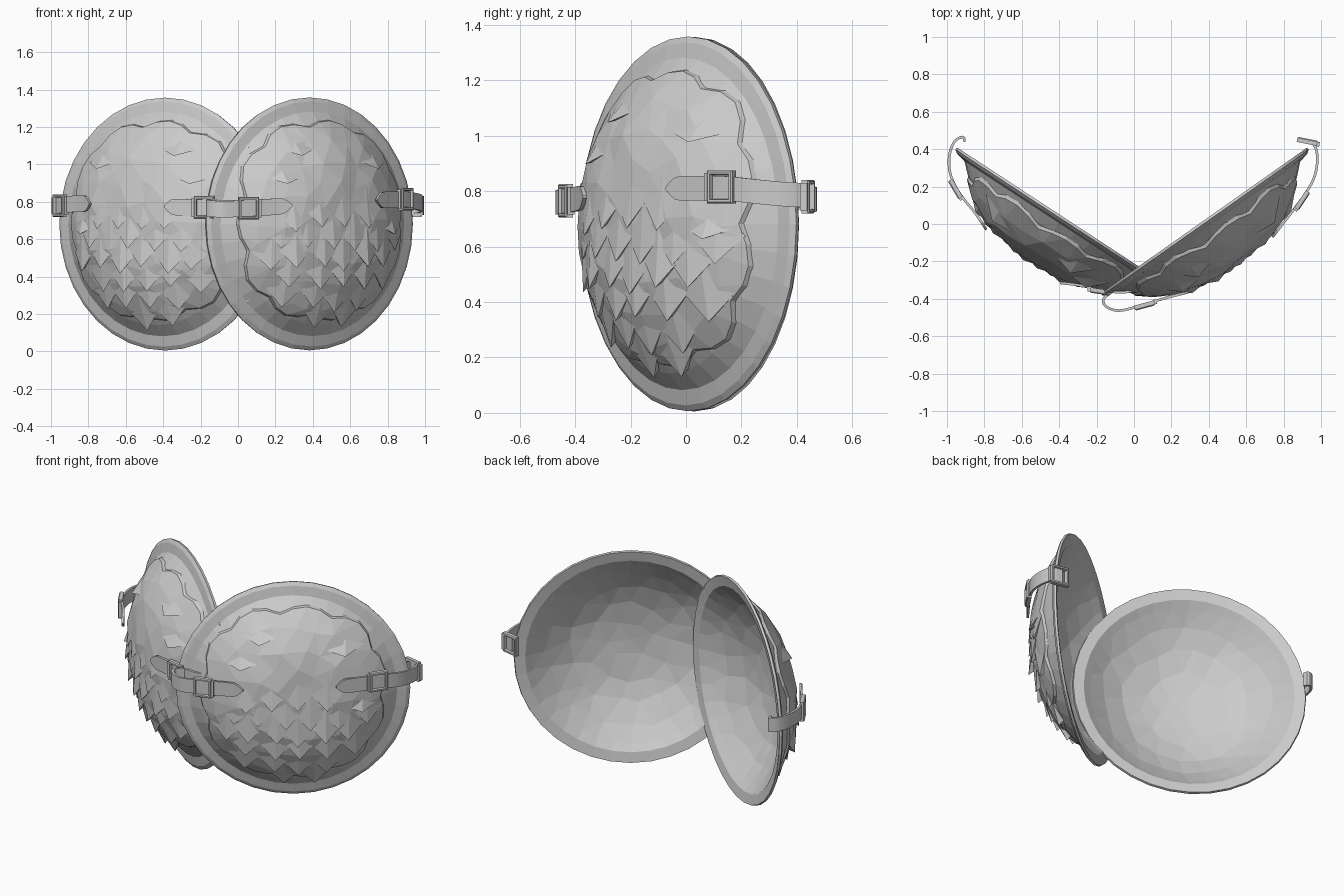
import bpy, bmesh, math, random
from mathutils import Vector, Matrix
from mathutils.geometry import delaunay_2d_cdt

if "Cube" in bpy.data.objects:
    bpy.data.objects.remove(bpy.data.objects["Cube"])


def finish(bm, name, matrix=None):
    bmesh.ops.remove_doubles(bm, verts=bm.verts, dist=1e-5)
    bmesh.ops.recalc_face_normals(bm, faces=bm.faces)
    me = bpy.data.meshes.new(name)
    bm.to_mesh(me)
    bm.free()
    ob = bpy.data.objects.new(name, me)
    bpy.context.collection.objects.link(ob)
    if matrix:
        ob.matrix_world = matrix
    return ob


def dome(a, b, lift=0.0):
    r = math.hypot(a, b)
    return Vector((a, b, 0.232 * (1 - min(1, r / 0.6) ** 2.7) + 0.022 + lift))


def skin(bm, rings):
    for r0, r1 in zip(rings, rings[1:]):
        n = len(r0)
        for i in range(n):
            j = (i + 1) % n
            bm.faces.new((r0[i], r0[j], r1[j], r1[i]))


def faceted_patch(bm, ring, rng, lift, spread, rough):
    # Fill a border ring with irregular flat triangles that follow the dome
    pts = [v.co.xy for v in ring]
    n = len(pts)
    inner = [Vector((0, 0))]
    for k in range(1, 5):
        for i in range(6 * k):
            t = 2 * math.pi * (i + rng.uniform(-.25, .25)) / (6 * k)
            r = spread * k / 4 + rng.uniform(-.02, .02)
            inner.append(Vector((r * math.cos(t), r * math.sin(t))))
    co, _, faces, *_ = delaunay_2d_cdt(pts + inner, [(i, (i + 1) % n) for i in range(n)], [], 1, 1e-6)
    verts = ring + [bm.verts.new(dome(p.x, p.y, lift + rng.uniform(-rough, rough))) for p in co[n:]]
    for f in faces:
        bm.faces.new([verts[i] for i in f])


def shell(name, matrix, rng):
    # Hollow bowl with a flat flange: outside wall -> rim -> faceted inside
    bm = bmesh.new()
    profile = [(r, dome(r, 0).z) for r in (0.16, 0.32, 0.45, 0.54, 0.6)]
    profile += [(0.655, 0.01), (0.676, -0.004), (0.672, -0.018), (0.61, -0.006), (0.57, 0.03)]
    N = 36
    rings = [[bm.verts.new((r * math.cos(2 * math.pi * i / N), r * math.sin(2 * math.pi * i / N), d))
              for i in range(N)] for r, d in profile]
    skin(bm, rings)
    bm.faces.new(rings[0])
    faceted_patch(bm, rings[-1], rng, -0.024, 0.49, 0.004)
    return finish(bm, name, matrix)


def panel(name, matrix, rng):
    # Raised faceted layer with a scalloped border
    bm = bmesh.new()
    N, top, low = 44, [], []
    for i in range(N):
        t = 2 * math.pi * i / N
        r = 0.53 + 0.02 * math.sin(t) - 0.03 * math.cos(2 * t) ** 2 + 0.035 * abs(math.sin(t * 5.5))
        x, y = r * math.cos(t), r * math.sin(t)
        top.append(bm.verts.new(dome(x, y, 0.014)))
        low.append(bm.verts.new(dome(x * 1.01, y * 1.01, -0.008)))
    skin(bm, [low, top])
    faceted_patch(bm, top, rng, 0.02, 0.46, 0.007)
    return finish(bm, name, matrix)


def scale(bm, a, b, w, h, lift):
    # One pointed scale: flush at the top, raised at its lower tip
    top, left, right, under, tip = [bm.verts.new(dome(x, y, l)) for x, y, l in (
        (a, b + h * 0.6, 0.016), (a - w / 2, b, 0.014), (a + w / 2, b, 0.014),
        (a, b - h * 0.35, 0.0), (a, b - h * 0.5, lift))]
    for f in ((top, left, tip), (top, tip, right), (left, under, tip), (right, tip, under)):
        bm.faces.new(f)


def scales(name, matrix, rng, flip):
    bm = bmesh.new()
    for row in range(6):
        b = -0.46 + row * 0.105
        half = math.sqrt(0.53 ** 2 - b * b)
        n = max(3, round(2 * half / 0.155))
        for i in range(n):
            a = -half + (i + 0.5 + (0.25 if row % 2 else -0.25)) * 2 * half / n
            if math.hypot(a, b) > 0.49 or b > -0.02 and abs(a) > 0.3:
                continue
            scale(bm, a + rng.uniform(-.015, .015), b + rng.uniform(-.02, .02),
                  0.18, 0.2, (0.05 if b < -0.1 else 0.036) + rng.uniform(-.008, .008))
    # Broad shallow ledges on the upper part and flanks
    for a, b, w in ((-0.2, 0.4, 0.2), (-0.31, 0.25, 0.2), (0.4, -0.02, 0.16), (0.3, 0.33, 0.22)):
        scale(bm, a * flip, b, w, 0.07, 0.045)
    return finish(bm, name, matrix)


def spline(pts, steps=5):
    # Catmull-Rom samples through the given points
    p = [Vector(q) for q in pts]
    p = [2 * p[0] - p[1]] + p + [2 * p[-1] - p[-2]]
    out = []
    for i in range(1, len(p) - 2):
        for s in range(steps):
            t = s / steps
            out.append(0.5 * (2 * p[i] + (p[i + 1] - p[i - 1]) * t
                       + (2 * p[i - 1] - 5 * p[i] + 4 * p[i + 1] - p[i + 2]) * t * t
                       + (3 * p[i] - p[i - 1] - 3 * p[i + 1] + p[i + 2]) * t ** 3))
    return out + [p[-2]]


def strap(name, pts, side):
    # Ribbon with a pointed first end
    path = spline(pts)
    bm = bmesh.new()
    rings = []
    for i, p in enumerate(path):
        t = path[min(i + 1, len(path) - 1)] - path[max(i - 1, 0)]
        nrm = Vector((t.y, -t.x, 0)).normalized() * side * 0.007
        up = Vector((0, 0, (0.004, 0.026, 0.04)[i] if i < 3 else 0.044))
        rings.append([bm.verts.new(q) for q in
                      (p + nrm + up, p + nrm - up, p - nrm - up, p - nrm + up)])
    skin(bm, rings)
    bm.faces.new(rings[0])
    bm.faces.new(rings[-1])
    return finish(bm, name)


def buckle(name, pos, along, side):
    # Square frame and a keeper bar, laid on the strap surface
    t = Vector((along[0], along[1], 0)).normalized()
    n = Vector((t.y, -t.x, 0)) * side
    m = Matrix((t, Vector((0, 0, 1)), n)).transposed().to_4x4()
    m.translation = Vector(pos) + n * 0.006
    bm = bmesh.new()
    rings = []
    for dx, dz, d in ((.055, .06, -.014), (.055, .06, .008), (.05, .055, .014),
                      (.042, .046, .014), (.038, .042, -.014)):
        rings.append([bm.verts.new((sx * dx, sz * dz, d))
                      for sx, sz in ((-1, -1), (1, -1), (1, 1), (-1, 1))])
    skin(bm, rings + rings[:1])
    bmesh.ops.create_cube(bm, size=1, matrix=Matrix.Translation((-.06, 0, -.004))
                          @ Matrix.Diagonal((.016, .1, .026, 1)))
    return finish(bm, name, m)


# Two cupped shells, turned away from each other
for label, centre, angle, flip, seed in (("right", (0.385, 0.005, 0.682), 35.2, 1, 3),
                                         ("left", (-0.392, 0.025, 0.681), -33.2, -1, 8)):
    c, s = math.cos(math.radians(angle)), math.sin(math.radians(angle))
    mat = Matrix(((c, 0, s), (s, 0, -c), (0, 1, 0))).to_4x4()
    mat.translation = centre
    rng = random.Random(seed)
    shell(label + "_shell", mat, rng)
    panel(label + "_raised_panel", mat, rng)
    scales(label + "_scales", mat, rng, flip)

# Straps: path, outward side, then buckle positions with directions
straps = {
    "right_inner": ([(.29, -.365, .78), (.17, -.395, .772), (.04, -.435, .765), (-.08, -.463, .76),
                     (-.15, -.44, .765), (-.162, -.40, .77), (-.12, -.365, .77)], -1,
                    [((.055, -.43, .765), (-1, -.27))]),
    "left_inner": ([(-.395, -.315, .775), (-.29, -.328, .77), (-.17, -.355, .77), (-.06, -.365, .765),
                    (.02, -.35, .765)], 1, [((-.18, -.355, .77), (1, -.15))]),
    "right_outer": ([(.74, -.07, .81), (.81, .02, .81), (.9, .14, .81), (.96, .24, .80),
                     (.98, .34, .79), (.965, .42, .785), (.91, .44, .78)], 1,
                    [((.895, .13, .815), (.55, .83)), ((.925, .436, .78), (-1, .2))]),
    "left_outer": ([(-.79, -.03, .79), (-.85, .06, .79), (-.93, .16, .785), (-.98, .26, .78),
                    (-.988, .36, .78), (-.96, .44, .775), (-.915, .465, .77), (-.905, .44, .77)], -1,
                   [((-.95, .19, .78), (-.5, .85))]),
}
for key, (pts, side, buckles) in straps.items():
    strap(key + "_strap", pts, side)
    for i, (pos, along) in enumerate(buckles):
        buckle(f"{key}_buckle_{i + 1}", pos, along, side)
